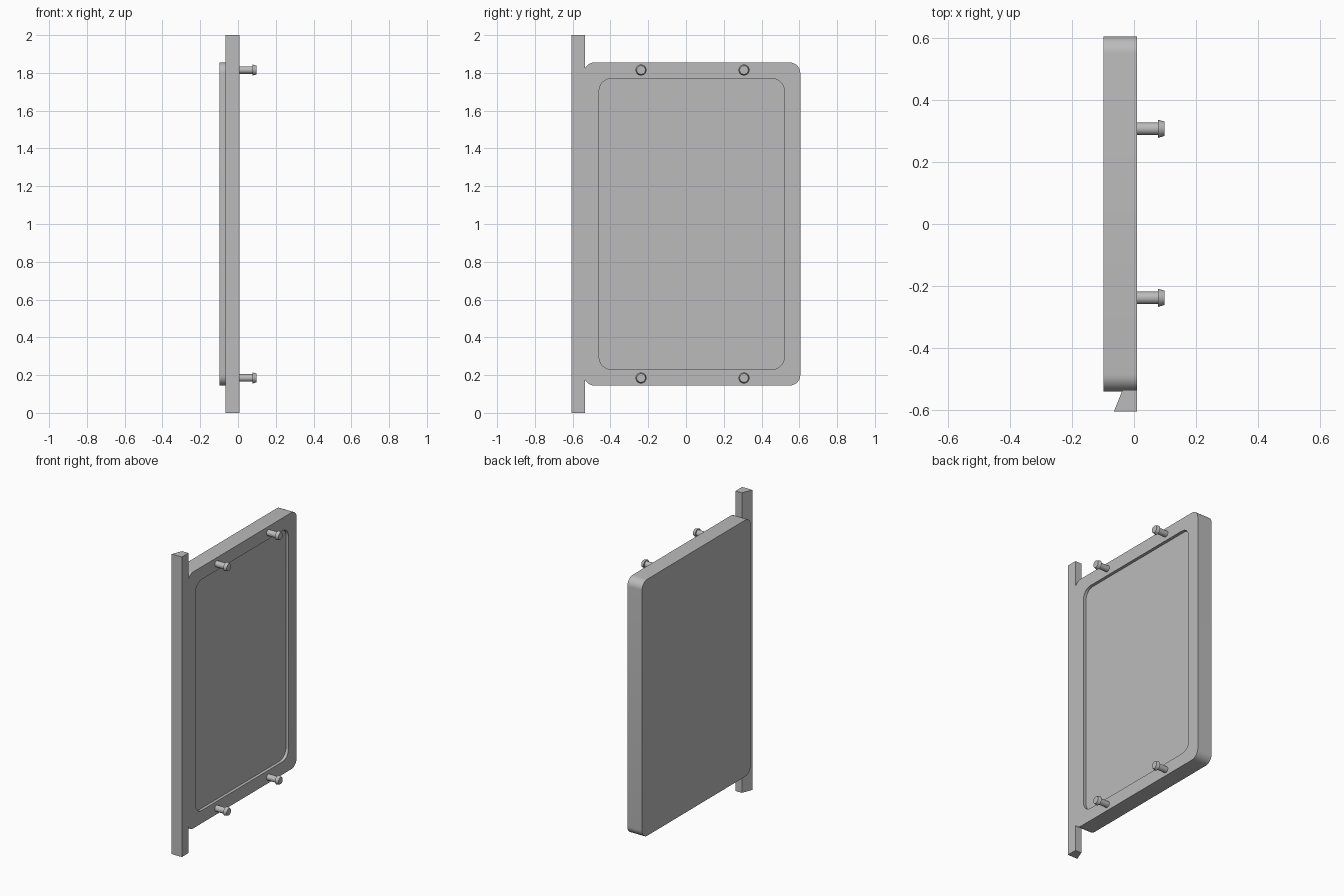
import bpy, bmesh, math

cube = bpy.data.objects.get("Cube")
if cube:
    bpy.data.objects.remove(cube, do_unlink=True)

grey = bpy.data.materials.new("plain grey")
grey.use_nodes = True
grey.diffuse_color = (0.5, 0.5, 0.5, 1)
grey.node_tree.nodes["Principled BSDF"].inputs["Base Color"].default_value = (0.5, 0.5, 0.5, 1)

FACE_X = 0.009   # mounting face of the panel
BACK_X = -0.099


def rounded_rect(x, y0, y1, z0, z1, r, steps=8):
    """Loop of points in the plane at x, with rounded corners."""
    corners = [(y1 - r, z1 - r), (y0 + r, z1 - r), (y0 + r, z0 + r), (y1 - r, z0 + r)]
    points = []
    for i, (cy, cz) in enumerate(corners):
        for k in range(steps + 1):
            a = math.pi / 2 * (i + k / steps)
            points.append((x, cy + r * math.cos(a), cz + r * math.sin(a)))
    return points


def circle(x, y, z, r, sides=24):
    return [(x, y + r * math.cos(a), z + r * math.sin(a))
            for a in (2 * math.pi * i / sides for i in range(sides))]


def loft(name, loops):
    """Skin a chain of equal loops and cap both ends."""
    bm = bmesh.new()
    rings = [[bm.verts.new(p) for p in loop] for loop in loops]
    for a, b in zip(rings, rings[1:]):
        for i in range(len(a)):
            j = (i + 1) % len(a)
            bm.faces.new((a[i], a[j], b[j], b[i]))
    bm.faces.new(rings[0])
    bm.faces.new(rings[-1])
    bmesh.ops.recalc_face_normals(bm, faces=bm.faces)
    mesh = bpy.data.meshes.new(name)
    bm.to_mesh(mesh)
    bm.free()
    mesh.materials.append(grey)
    obj = bpy.data.objects.new(name, mesh)
    bpy.context.collection.objects.link(obj)
    bpy.ops.object.select_all(action="DESELECT")
    obj.select_set(True)
    bpy.context.view_layer.objects.active = obj
    bpy.ops.object.shade_smooth_by_angle(angle=math.radians(30))
    return obj


# Door panel with a shallow rounded recess
outer = (-0.54, 0.605, 0.145, 1.855, 0.055)
inner = (-0.46, 0.52, 0.23, 1.77, 0.065)
loft("door_panel", [
    rounded_rect(BACK_X, *outer),
    rounded_rect(FACE_X, *outer),
    rounded_rect(FACE_X, *inner),
    rounded_rect(FACE_X - 0.02, *inner),
])

# Tall edge strip with a slanted inner side
section = [(FACE_X, -0.605), (FACE_X, -0.535), (-0.037, -0.535), (-0.065, -0.605)]
loft("edge_strip", [[(x, y, z) for x, y in section] for z in (0, 2)])

# Mounting pegs with tapered heads
for row, z in (("lower", 0.185), ("upper", 1.815)):
    for side, y in (("front", -0.238), ("back", 0.307)):
        loft(f"{row}_{side}_peg", [
            circle(x, y, z, r) for x, r in
            ((FACE_X - 0.01, 0.02), (0.078, 0.02), (0.078, 0.029), (0.099, 0.023))
        ])
